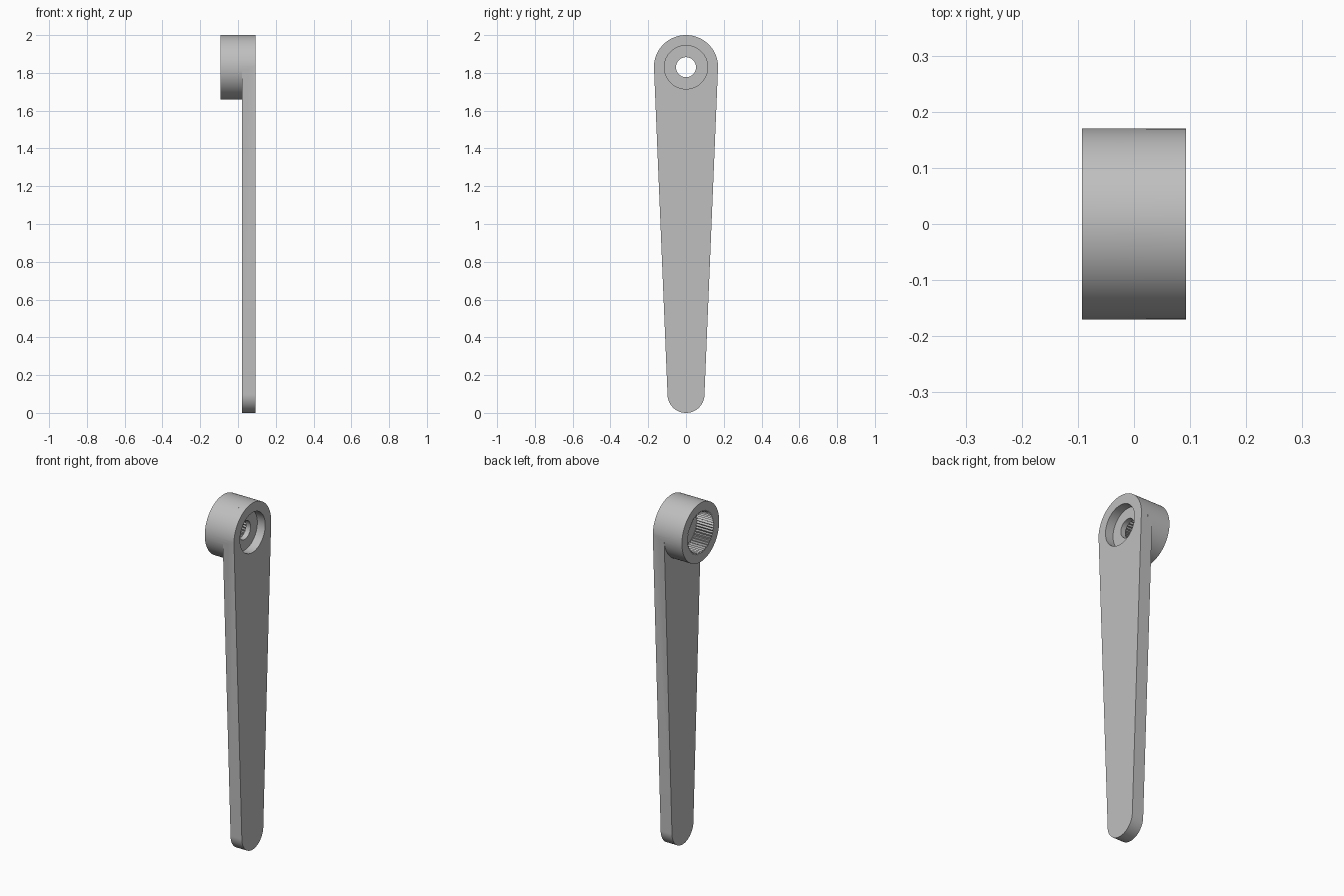
import bpy, bmesh
from math import sin, cos, pi, asin

if "Cube" in bpy.data.objects:
    bpy.data.objects.remove(bpy.data.objects["Cube"])

HUB_Z, HUB_R = 1.83, 0.17
TIP_R = 0.098
X_BACK, X_ARM, X_FRONT = -0.093, 0.021, 0.093

grey = bpy.data.materials.new("light grey plastic")
grey.use_nodes = True
grey.diffuse_color = (0.52, 0.52, 0.52, 1)
grey.node_tree.nodes["Principled BSDF"].inputs["Base Color"].default_value = (0.52, 0.52, 0.52, 1)


def arc(radius, z, start, end, steps):
    """Points (y, z) along an arc, angles counted from +y."""
    angles = [start + (end - start) * i / steps for i in range(steps + 1)]
    return [(radius * cos(a), z + radius * sin(a)) for a in angles]


def circle(radius, steps=96):
    return arc(radius, HUB_Z, 0, 2 * pi, steps)[:-1]


def prism(name, outline, x0, x1):
    """Extrude a (y, z) outline along x."""
    bm = bmesh.new()
    face = bm.faces.new([bm.verts.new((x0, y, z)) for y, z in outline])
    new = bmesh.ops.extrude_face_region(bm, geom=[face])["geom"]
    verts = [v for v in new if isinstance(v, bmesh.types.BMVert)]
    bmesh.ops.translate(bm, verts=verts, vec=(x1 - x0, 0, 0))
    bmesh.ops.recalc_face_normals(bm, faces=bm.faces)
    mesh = bpy.data.meshes.new(name)
    bm.to_mesh(mesh)
    bm.free()
    obj = bpy.data.objects.new(name, mesh)
    bpy.context.collection.objects.link(obj)
    obj.data.materials.append(grey)
    return obj


def combine(target, other, operation):
    """Apply a boolean and remove the helper."""
    mod = target.modifiers.new(operation, "BOOLEAN")
    mod.operation, mod.object, mod.solver = operation, other, "EXACT"
    bpy.context.view_layer.objects.active = target
    bpy.ops.object.modifier_apply(modifier=mod.name)
    bpy.data.objects.remove(other)


# Tapered arm: two round ends joined by tangent sides
tilt = asin((HUB_R - TIP_R) / (HUB_Z - TIP_R))
outline = arc(HUB_R, HUB_Z, tilt, pi - tilt, 48)
outline += arc(TIP_R, TIP_R, pi - tilt, 2 * pi + tilt, 40)
lever = prism("lever_arm", outline, X_ARM, X_FRONT)

# Round hub standing out behind the arm
combine(lever, prism("hub", circle(HUB_R), X_BACK, X_ARM + 0.03), "UNION")

# Screw recess, through hole and splined socket
combine(lever, prism("screw_recess", circle(0.115), X_FRONT - 0.05, X_FRONT + 0.1), "DIFFERENCE")
combine(lever, prism("screw_hole", circle(0.053, 64), X_BACK - 0.1, X_FRONT + 0.1), "DIFFERENCE")
TEETH = 50
spline = []
for i in range(TEETH * 2):
    r = 0.122 if i % 2 else 0.112
    a = pi * i / TEETH
    spline.append((r * cos(a), HUB_Z + r * sin(a)))
combine(lever, prism("spline_socket", spline, X_BACK - 0.1, X_BACK + 0.106), "DIFFERENCE")

# Smooth round walls, sharp rims and teeth
bpy.ops.object.select_all(action="DESELECT")
lever.select_set(True)
bpy.context.view_layer.objects.active = lever
bpy.ops.object.shade_smooth_by_angle(angle=pi / 6)
